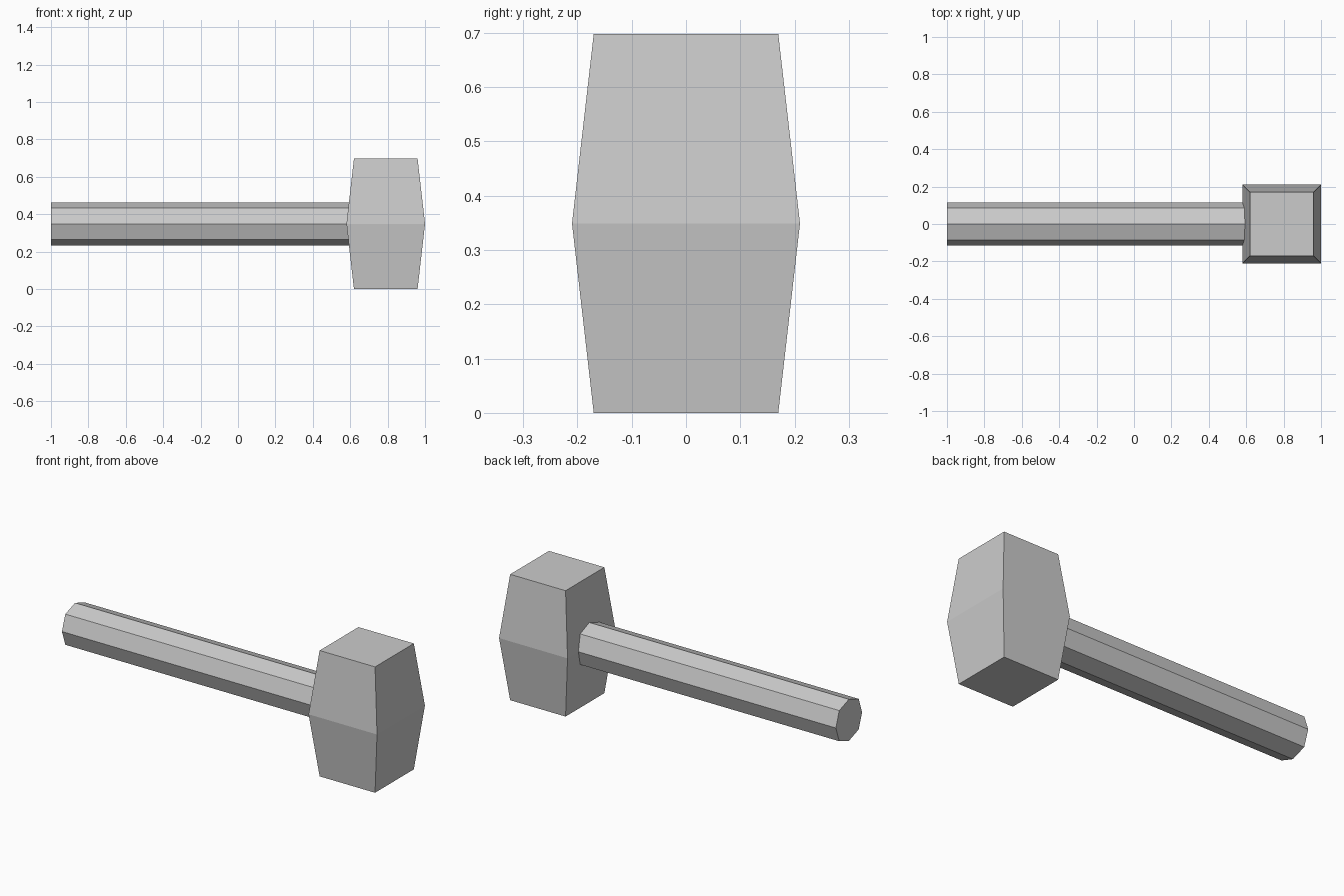
import bpy
import bmesh

cube = bpy.data.objects.get("Cube")
if cube:
    bpy.data.objects.remove(cube, do_unlink=True)

MID_Z = 0.349

# Single plain grey
grey = bpy.data.materials.new("light_grey")
grey.use_nodes = True
colour = (0.6, 0.6, 0.6, 1)
grey.diffuse_color = colour
grey.node_tree.nodes["Principled BSDF"].inputs["Base Color"].default_value = colour


def loft(name, rings):
    """Skin a closed solid through matching rings of points."""
    bm = bmesh.new()
    loops = [[bm.verts.new(p) for p in ring] for ring in rings]
    for a, b in zip(loops, loops[1:]):
        for i in range(len(a)):
            j = (i + 1) % len(a)
            bm.faces.new((a[i], a[j], b[j], b[i]))
    bm.faces.new(loops[0])
    bm.faces.new(loops[-1])
    bmesh.ops.recalc_face_normals(bm, faces=bm.faces)
    mesh = bpy.data.meshes.new(name)
    bm.to_mesh(mesh)
    bm.free()
    mesh.materials.append(grey)
    obj = bpy.data.objects.new(name, mesh)
    bpy.context.collection.objects.link(obj)
    return obj


# Handle: eight-sided bar along x, running into the head
R, D = 0.115, 0.085
section = [(R, 0), (D, D), (0, R), (-D, D), (-R, 0), (-D, -D), (0, -R), (D, -D)]
loft("handle", [[(x, y, MID_Z + z) for y, z in section] for x in (-1, 0.7)])

# Head: square block that bulges at mid height
corners = [(-1, -1), (1, -1), (1, 1), (-1, 1)]
levels = [(0, 0.17), (MID_Z, 0.21), (2 * MID_Z, 0.17)]
loft("head", [[(0.79 + h * x, h * y, z) for x, y in corners] for z, h in levels])
